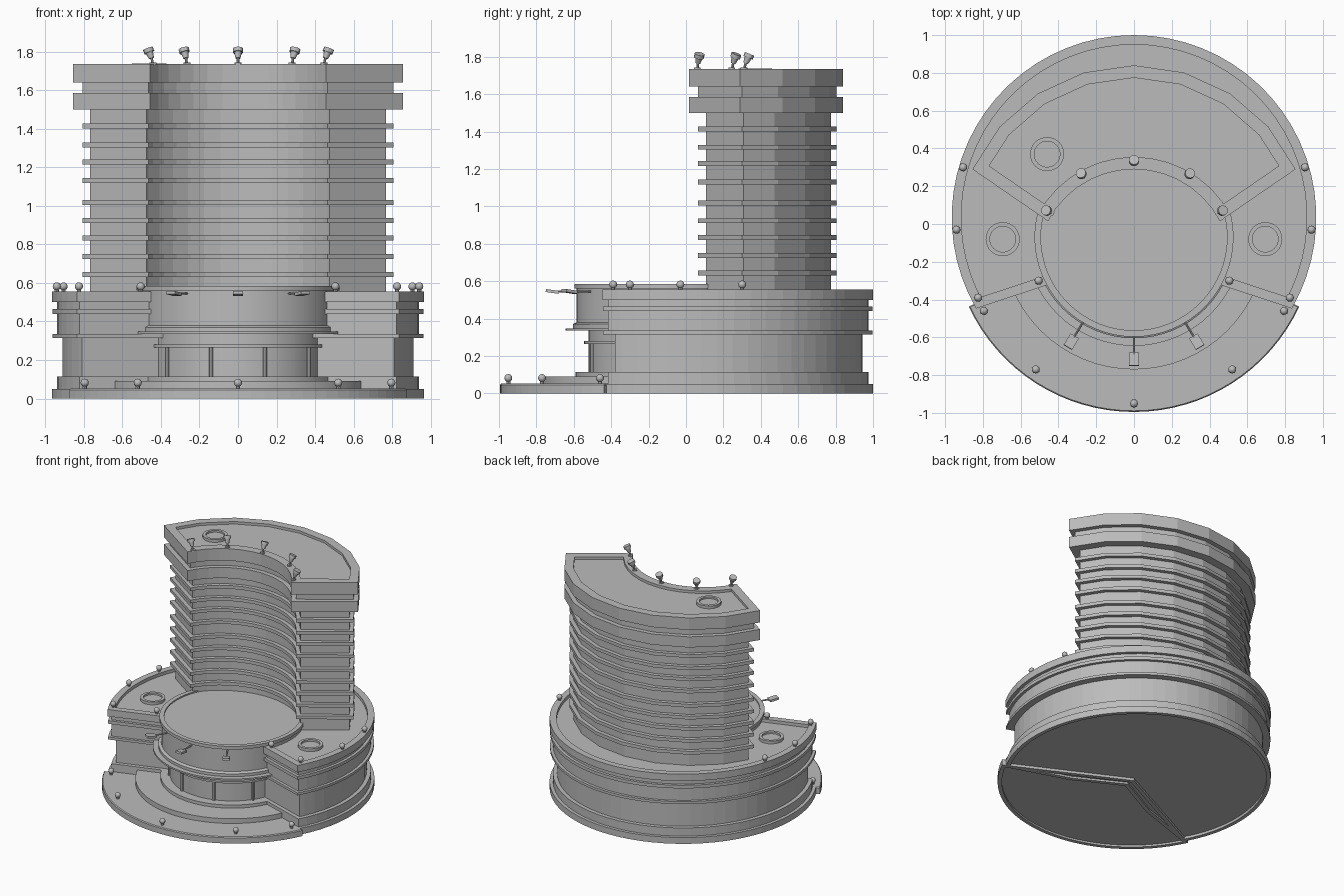
import bpy, bmesh, math
from math import sin, cos, radians, pi
from mathutils import Vector, Matrix

cube = bpy.data.objects.get("Cube")
if cube:
    bpy.data.objects.remove(cube, do_unlink=True)

grey = bpy.data.materials.new("concrete grey")
grey.use_nodes = True
COLOUR = (0.5, 0.5, 0.5, 1)
grey.diffuse_color = COLOUR
grey.node_tree.nodes["Principled BSDF"].inputs["Base Color"].default_value = COLOUR


def finish(name, bm, smooth=False):
    bmesh.ops.recalc_face_normals(bm, faces=bm.faces)
    mesh = bpy.data.meshes.new(name)
    bm.to_mesh(mesh)
    bm.free()
    mesh.materials.append(grey)
    if smooth:
        mesh.shade_smooth()
        mesh.set_sharp_from_angle(angle=radians(30))
    obj = bpy.data.objects.new(name, mesh)
    bpy.context.scene.collection.objects.link(obj)
    return obj


def arc(cy, r, start, end, steps):
    """Points on a circle centred on x = 0, angles in degrees."""
    angles = [radians(start + (end - start) * i / steps) for i in range(steps + 1)]
    return [Vector((r * cos(a), cy + r * sin(a))) for a in angles]


def inset(outline, d):
    """Mitred inward offset of a counter-clockwise outline."""
    result = []
    for i, p in enumerate(outline):
        a = (p - outline[i - 1]).normalized()
        b = (outline[(i + 1) % len(outline)] - p).normalized()
        na, nb = Vector((-a.y, a.x)), Vector((-b.y, b.x))
        result.append(p + (na + nb) * (d / (1 + na.dot(nb))))
    return result


def loft(name, outline, sections):
    """Stack of inset outlines, each given as (inset, height)."""
    bm = bmesh.new()
    rings = [[bm.verts.new((p.x, p.y, z)) for p in inset(outline, d)] for d, z in sections]
    n = len(outline)
    for low, high in zip(rings, rings[1:]):
        for i in range(n):
            j = (i + 1) % n
            bm.faces.new((low[i], low[j], high[j], high[i]))
    caps = [bm.faces.new(rings[0][::-1]), bm.faces.new(rings[-1])]
    bmesh.ops.triangulate(bm, faces=caps)
    return finish(name, bm)


def lathe(name, profile, loc, steps=64):
    bm = bmesh.new()
    verts = [bm.verts.new((r, 0, z)) for r, z in profile]
    edges = [bm.edges.new(pair) for pair in zip(verts, verts[1:])]
    bmesh.ops.spin(bm, geom=verts + edges, cent=(0, 0, 0), axis=(0, 0, 1),
                   angle=2 * pi, steps=steps, use_duplicate=False)
    bmesh.ops.remove_doubles(bm, verts=bm.verts, dist=0.0001)
    obj = finish(name, bm, True)
    obj.location = loc
    return obj


def add_cone(bm, start, end, r1, r2, sides=12):
    start, end = Vector(start), Vector(end)
    turn = (end - start).to_track_quat('Z', 'Y').to_matrix().to_4x4()
    bmesh.ops.create_cone(bm, cap_ends=True, segments=sides, radius1=r1, radius2=r2,
                          depth=(end - start).length,
                          matrix=Matrix.Translation((start + end) / 2) @ turn)


# Front terrace slab
terrace = arc(-0.03, 0.965, 205, 335, 32) + [Vector((0.4, -0.2)), Vector((0, 0)), Vector((-0.4, -0.2))]
loft("front_terrace", terrace, [(0.03, 0.015), (0.03, 0), (0, 0), (0, 0.045), (0.006, 0.052)])

# Podium with an angled notch at the front, recessed bands and a parapet
podium = arc(0.035, 0.965, -30, 210, 44)
podium += [Vector((-0.36, -0.29)), Vector((0, -0.1)), Vector((0.36, -0.29))]
loft("podium", podium, [
    (0.03, 0.02), (0.03, 0), (0, 0), (0, 0.05), (0.025, 0.05), (0.025, 0.115),
    (0.055, 0.115), (0.055, 0.315), (0.003, 0.315), (0.003, 0.335), (0.025, 0.335),
    (0.025, 0.44), (0.003, 0.44), (0.003, 0.465), (0.025, 0.465), (0.025, 0.5),
    (0, 0.5), (0, 0.555), (0.05, 0.555), (0.05, 0.53)])

# Round entrance hall: step, glazed wall, canopy and drum roof
HALL_Y = -0.07
lathe("entrance_hall", [
    (0, 0.04), (0.7, 0.04), (0.7, 0.09), (0.52, 0.09), (0.52, 0.115), (0.45, 0.115),
    (0.45, 0.265), (0.475, 0.265), (0.475, 0.28), (0.45, 0.28), (0.45, 0.335),
    (0.575, 0.335), (0.575, 0.348), (0.535, 0.348), (0.535, 0.37), (0.515, 0.38),
    (0.515, 0.56), (0.527, 0.56), (0.527, 0.585), (0.493, 0.585), (0.493, 0.575),
    (0, 0.575)], (0, HALL_Y, 0))

bm = bmesh.new()
for angle in (-54, -18, 18, 54):
    x, y = 0.455 * sin(radians(angle)), HALL_Y - 0.455 * cos(radians(angle))
    add_cone(bm, (x, y, 0.11), (x, y, 0.27), 0.011, 0.011, 8)
finish("entrance_posts", bm)

# Curved tower with projecting floor slabs and two heavy crowning bands
tower = arc(-0.1, 0.94, 24.5, 155.5, 8) + arc(-0.224, 0.514, 152.3, 27.7, 14)
SLABS = (0.63, 0.725, 0.82, 0.91, 1.005, 1.118, 1.215, 1.303, 1.4)
layers = [(0.065, 0.52)]
for z in SLABS:
    layers += [(0.065, z), (0.035, z), (0.035, z + 0.026), (0.065, z + 0.026)]
layers += [(0.065, 1.5), (0, 1.5), (0, 1.585), (0.035, 1.585), (0.035, 1.64),
           (0, 1.64), (0, 1.735), (0.065, 1.735), (0.065, 1.715)]
loft("tower", tower, layers)

# Round roof vents
VENT = [(0, 0.008), (0.068, 0.008), (0.068, 0.022), (0.09, 0.022), (0.09, -0.005)]
lathe("tower_vent", VENT, (-0.46, 0.37, 1.715), 32)
for side, label in ((1, "left"), (-1, "right")):
    lathe(label + "_podium_vent", VENT, (0.695 * side, -0.08, 0.53), 32)

# Globe lights on short stems
globes = [(0.905, 0.3, 0.55), (0.94, -0.03, 0.55), (0.825, -0.39, 0.55), (0.505, -0.3, 0.55),
          (0.795, -0.46, 0.05), (0.52, -0.77, 0.05)]
globes += [(-x, y, z) for x, y, z in globes] + [(0, -0.95, 0.05)]
bm = bmesh.new()
for x, y, z in globes:
    add_cone(bm, (x, y, z - 0.02), (x, y, z + 0.02), 0.011, 0.011, 8)
    bmesh.ops.create_uvsphere(bm, u_segments=16, v_segments=10, radius=0.021,
                              matrix=Matrix.Translation((x, y, z + 0.032)))
finish("globe_lights", bm, True)

# Flared spotlights along the inner edge of the tower roof
bm = bmesh.new()
for x, y in ((-0.44, 0.06), (-0.265, 0.245), (0, 0.31), (0.28, 0.245), (0.445, 0.06)):
    lean = Vector((x, y + 0.15, 0)).normalized() * 0.03
    foot = Vector((x, y, 1.73))
    neck = foot + lean * 0.3 + Vector((0, 0, 0.035))
    mouth = foot + lean + Vector((0, 0, 0.085))
    add_cone(bm, foot, foot + Vector((0, 0, 0.012)), 0.018, 0.018)
    add_cone(bm, foot, neck, 0.007, 0.007, 8)
    add_cone(bm, neck, neck.lerp(mouth, 0.6), 0.013, 0.02)
    add_cone(bm, neck.lerp(mouth, 0.6), mouth, 0.027, 0.027)
finish("tower_spotlights", bm, True)

# Floodlights on arms reaching out from the drum
bm = bmesh.new()
for angle in (-31, 0, 31):
    out = Vector((sin(radians(angle)), -cos(radians(angle)), 0))
    centre = Vector((0, HALL_Y, 0.545))
    add_cone(bm, centre + out * 0.5, centre + out * 0.62, 0.006, 0.006, 8)
    place = Matrix.Translation(centre + out * 0.645) @ Matrix.Rotation(radians(angle), 4, 'Z')
    tilt = Matrix.Rotation(radians(-8), 4, 'X')
    bmesh.ops.create_cube(bm, size=1, matrix=place @ tilt @ Matrix.Diagonal((0.052, 0.07, 0.016, 1)))
finish("floodlights", bm)
